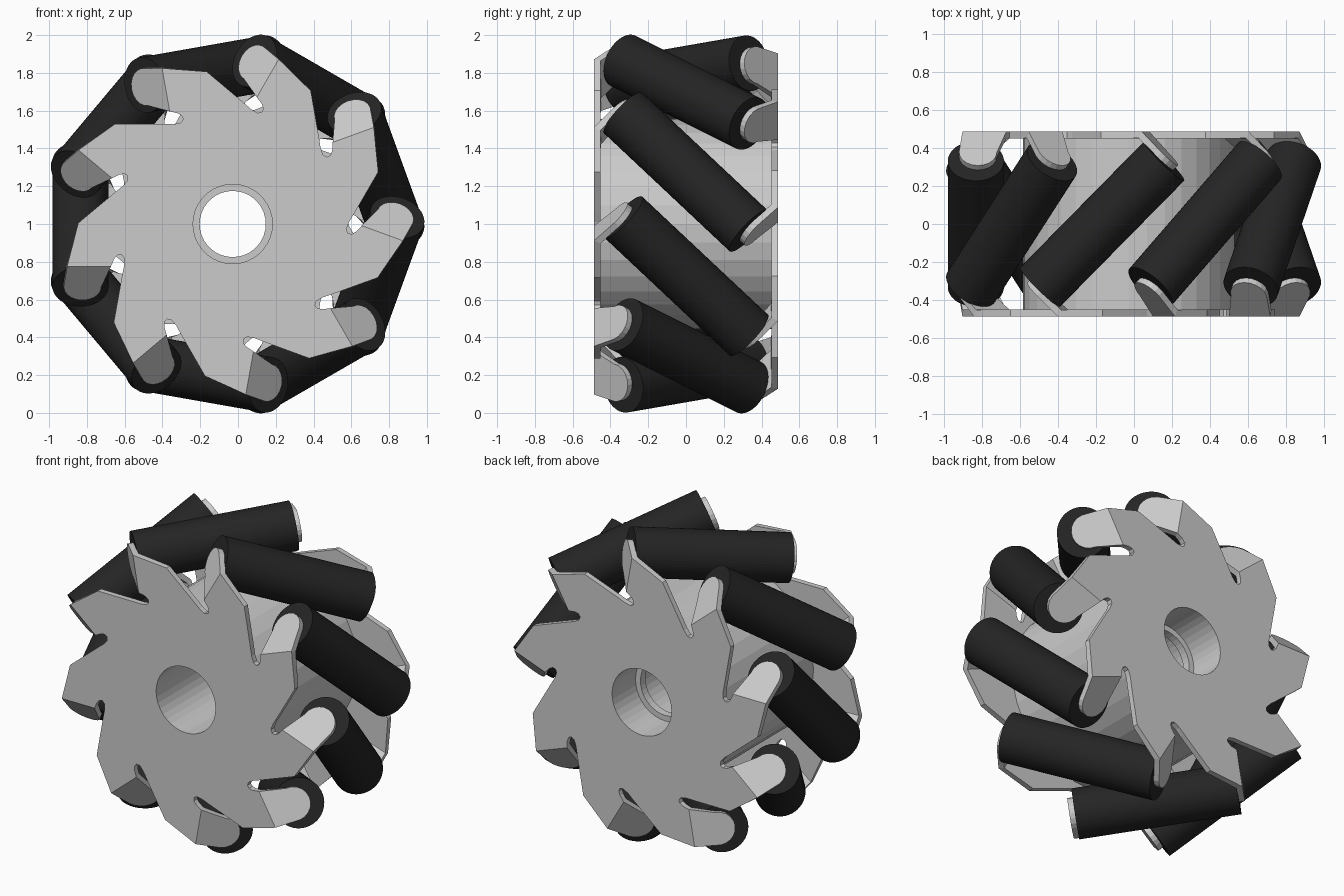
import bpy, bmesh, math
from mathutils import Vector, Matrix

if "Cube" in bpy.data.objects:
    bpy.data.objects.remove(bpy.data.objects["Cube"])

CENTRE = Vector((-0.028, 0, 1.0))
N = 9
Y_OUT, THICK = 0.487, 0.035
BEND = 0.225          # tangential distance of the tab fold line
MIDS = [math.radians(20 + 360 / N * i) for i in range(N)]


def local(a, r, t, y):
    """Radial / tangential / axial position for the sector at angle a."""
    return Vector((r * math.cos(a) - t * math.sin(a), y,
                   r * math.sin(a) + t * math.cos(a)))


def make(name, bm, mat=None):
    me = bpy.data.meshes.new(name)
    bm.to_mesh(me)
    bm.free()
    ob = bpy.data.objects.new(name, me)
    ob.location = CENTRE
    bpy.context.collection.objects.link(ob)
    if mat:
        me.materials.append(mat)
    return ob


rubber = bpy.data.materials.new("black_rubber")
rubber.diffuse_color = (0.018, 0.018, 0.018, 1)
rubber.use_nodes = True
rubber.node_tree.nodes["Principled BSDF"].inputs["Base Color"].default_value = rubber.diffuse_color


# side plate: star outline, bore hole, one folded tab per roller
def side_plate(name, flip):
    bm = bmesh.new()
    outline, tabs = [], []
    for a in MIDS:
        def pt(r, t):
            return bm.verts.new(local(a, r, t, -Y_OUT + max(0, t - BEND) * 1.0))

        def flat(r, t):
            return bm.verts.new(local(a, r, t, -Y_OUT))
        b1, b2 = flat(0.877, BEND), flat(0.645, BEND)
        tip = [pt(0.795 + 0.1 * math.cos(f), 0.333 + 0.0707 * math.sin(f))
               for f in (math.pi * k / 10 for k in range(11))]
        tabs.append([b1] + tip + [b2])
        slot = [(0.628, 0.185), (0.61, 0.165), (0.59, 0.162),
                (0.575, 0.18), (0.575, 0.22), (0.585, 0.27)]
        outline += [flat(0.818, -0.005), b1, b2] + [flat(r, t) for r, t in slot]
    hole = [bm.verts.new(local(2 * math.pi * k / 36, 0.235, 0, -Y_OUT)) for k in range(36)]
    edges = [bm.edges.new((loop[i - 1], loop[i]))
             for loop in (outline, hole) for i in range(len(loop))]
    bmesh.ops.triangle_fill(bm, edges=edges, use_beauty=True, normal=(0, -1, 0))
    for t in tabs:
        bm.faces.new(t)
    bm.normal_update()
    for f in bm.faces:
        if f.normal.y > 0:
            f.normal_flip()
    if flip:
        bmesh.ops.rotate(bm, verts=bm.verts, matrix=Matrix.Rotation(math.pi, 3, 'X'))
    ob = make(name, bm)
    s = ob.modifiers.new("thickness", 'SOLIDIFY')
    s.thickness, s.offset, s.use_even_offset = THICK, -1, True


side_plate("front_plate", False)
side_plate("back_plate", True)

# hub: drum between the plates, with a stepped bore
yi = Y_OUT - THICK
profile = [(0.21, -Y_OUT), (0.235, -Y_OUT), (0.235, -yi), (0.557, -yi),
           (0.557, yi), (0.235, yi), (0.235, Y_OUT), (0.21, Y_OUT),
           (0.21, 0.25), (0.175, 0.25), (0.175, 0.2), (0.21, 0.2)]
bm = bmesh.new()
rings = [[bm.verts.new(local(2 * math.pi * k / 36, r, 0, y)) for r, y in profile]
         for k in range(36)]
for k in range(36):
    p, q = rings[k - 1], rings[k]
    for j in range(len(profile)):
        bm.faces.new((p[j - 1], p[j], q[j], q[j - 1]))
bmesh.ops.recalc_face_normals(bm, faces=bm.faces)
make("hub_drum", bm)

# rollers: set at 45 degrees around the rim
for i, a in enumerate(MIDS):
    axis = local(a, 0, 1, -1).normalized()
    bm = bmesh.new()
    bmesh.ops.create_cone(bm, cap_ends=True, segments=48, radius1=0.148,
                          radius2=0.148, depth=0.94)
    m = Matrix.Translation(local(a, 0.806, 0, 0)) @ \
        axis.to_track_quat('Z', 'Y').to_matrix().to_4x4()
    bm.transform(m)
    make(f"roller_{i + 1}", bm, rubber)
